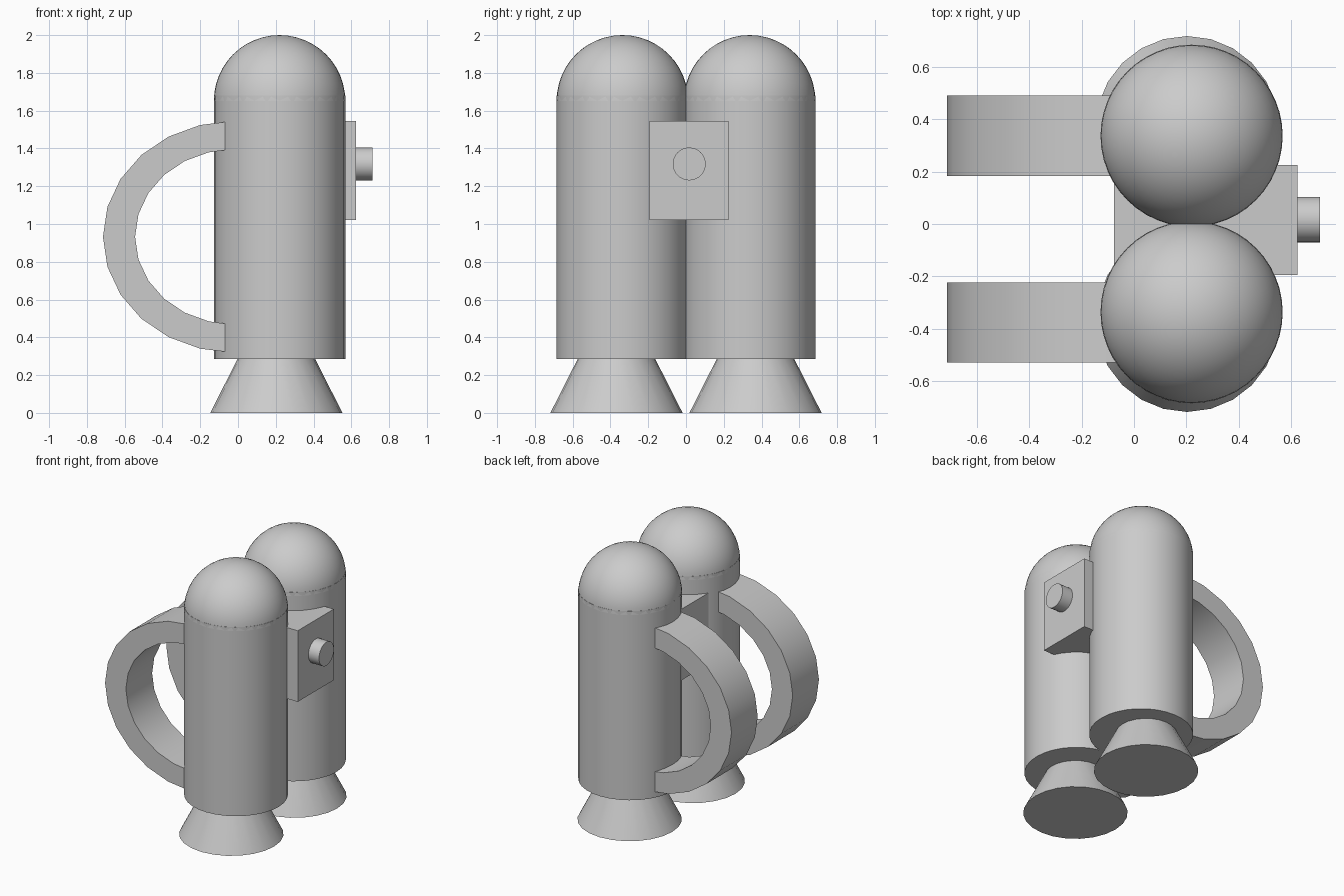
import bpy, bmesh
from math import radians, cos, sin
from mathutils import Matrix

cube = bpy.data.objects.get("Cube")
if cube:
    bpy.data.objects.remove(cube, do_unlink=True)

# One plain grey for the whole model
grey = bpy.data.materials.new("plain grey")
grey.use_nodes = True
GREY = (0.6, 0.6, 0.6, 1)
grey.diffuse_color = GREY
grey.node_tree.nodes["Principled BSDF"].inputs["Base Color"].default_value = GREY


def finish(name, bm, smooth=True):
    bmesh.ops.recalc_face_normals(bm, faces=bm.faces)
    mesh = bpy.data.meshes.new(name)
    bm.to_mesh(mesh)
    bm.free()
    mesh.materials.append(grey)
    obj = bpy.data.objects.new(name, mesh)
    bpy.context.collection.objects.link(obj)
    if smooth:
        bpy.ops.object.select_all(action='DESELECT')
        obj.select_set(True)
        bpy.context.view_layer.objects.active = obj
        bpy.ops.object.shade_smooth_by_angle(angle=radians(30))
    return obj


def cone(name, x, y, z0, z1, r0, r1, sides):
    bm = bmesh.new()
    bmesh.ops.create_cone(bm, cap_ends=True, segments=sides, radius1=r0, radius2=r1,
                          depth=z1 - z0, matrix=Matrix.Translation((x, y, (z0 + z1) / 2)))
    return finish(name, bm)


def dome(name, x, y, z, r):
    bm = bmesh.new()
    bmesh.ops.create_uvsphere(bm, u_segments=48, v_segments=24, radius=r,
                              matrix=Matrix.Translation((x, y, z)))
    # Keep the upper half, the rest sits inside the tank
    bmesh.ops.bisect_plane(bm, geom=bm.verts[:] + bm.edges[:] + bm.faces[:],
                           plane_co=(0, 0, z), plane_no=(0, 0, -1), clear_outer=True)
    return finish(name, bm)


def strap(name, y0, y1):
    # Half ring of constant width, cut off flat inside the tank
    bm = bmesh.new()
    cx, cz, cut = -0.02, 0.932, -0.067

    def arc(a, b):
        pts = [(cx - a * cos(radians(t)), cz + b * sin(radians(t))) for t in range(-75, 76, 15)]
        return [(cut, cz - b * 0.992)] + pts + [(cut, cz + b * 0.992)]

    outer, inner = arc(0.695, 0.613), arc(0.525, 0.463)
    rings = [[bm.verts.new((x, y, z)) for x, z in side]
             for side, y in ((outer, y0), (outer, y1), (inner, y1), (inner, y0))]
    for k in range(4):
        a, b = rings[k], rings[(k + 1) % 4]
        for i in range(len(a) - 1):
            bm.faces.new((a[i], a[i + 1], b[i + 1], b[i]))
    for end in (0, -1):
        bm.faces.new([r[end] for r in rings])
    return finish(name, bm)


# Twin tanks with domes and nozzles
for side, s in (("right", -1), ("left", 1)):
    cone(side + "_tank", 0.22, 0.337 * s, 0.285, 1.68, 0.348, 0.348, 32)
    dome(side + "_dome", 0.22, 0.337 * s, 1.652, 0.348)
    cone(side + "_nozzle", 0.203, 0.368 * s, 0, 0.3, 0.35, 0.198, 24)

# Shoulder straps
strap("right_strap", -0.53, -0.224)
strap("left_strap", 0.184, 0.49)

# Control box bridging the tanks
bm = bmesh.new()
bmesh.ops.create_cube(bm, size=1, matrix=Matrix.Translation((0.274, 0.016, 1.283))
                      @ Matrix.Diagonal((0.7, 0.42, 0.525, 1)))
finish("control_box", bm, smooth=False)

# Round button on the box
bm = bmesh.new()
bmesh.ops.create_cone(bm, cap_ends=True, segments=32, radius1=0.087, radius2=0.087, depth=0.15,
                      matrix=Matrix.Translation((0.636, 0.017, 1.318))
                      @ Matrix.Rotation(radians(90), 4, 'Y'))
finish("button", bm)
